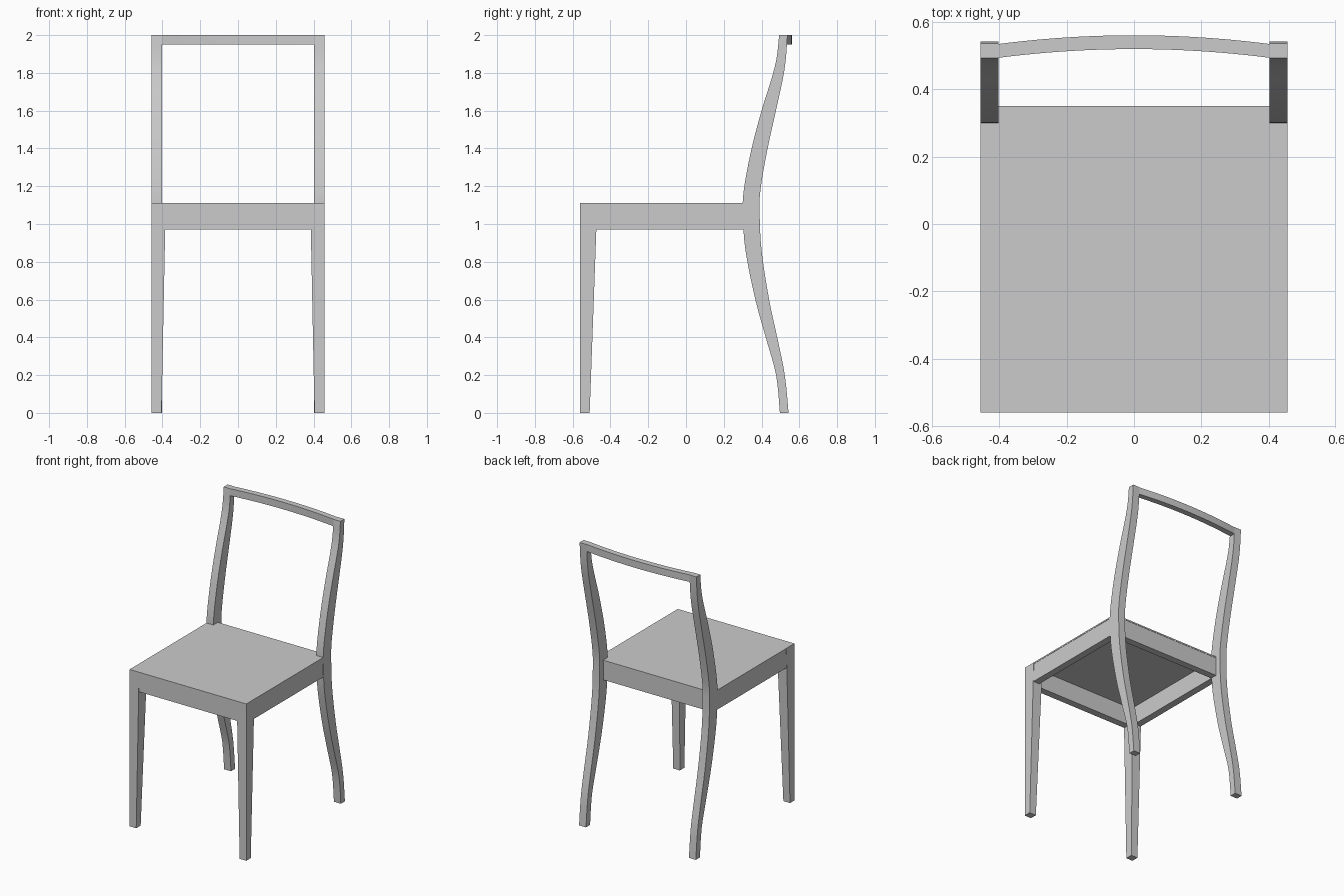
import bpy, bmesh, math

if "Cube" in bpy.data.objects:
    bpy.data.objects.remove(bpy.data.objects["Cube"])


def add_mesh(name, verts, faces, smooth=False):
    me = bpy.data.meshes.new(name)
    me.from_pydata(verts, [], faces)
    bm = bmesh.new()
    bm.from_mesh(me)
    bmesh.ops.recalc_face_normals(bm, faces=bm.faces)
    bm.to_mesh(me)
    bm.free()
    ob = bpy.data.objects.new(name, me)
    bpy.context.collection.objects.link(ob)
    if smooth:
        bpy.ops.object.select_all(action='DESELECT')
        ob.select_set(True)
        bpy.context.view_layer.objects.active = ob
        bpy.ops.object.shade_smooth_by_angle(angle=math.radians(30))
    return ob


def loft(name, rings, smooth=False):
    """Skin a list of four-point rings and cap both ends."""
    verts = [p for r in rings for p in r]
    faces = [(0, 1, 2, 3), tuple(len(verts) - 4 + k for k in range(4))]
    for i in range(len(rings) - 1):
        a = i * 4
        faces += [(a + k, a + (k + 1) % 4, a + 4 + (k + 1) % 4, a + 4 + k) for k in range(4)]
    return add_mesh(name, verts, faces, smooth)


def rect(x0, x1, y0, y1, z):
    return [(x0, y0, z), (x1, y0, z), (x1, y1, z), (x0, y1, z)]


def box(name, x0, x1, y0, y1, z0, z1):
    return loft(name, [rect(x0, x1, y0, y1, z0), rect(x0, x1, y0, y1, z1)])


def spline(pts, steps=4):
    """Catmull-Rom through (z, front y, rear y) stations."""
    p = [pts[0]] + pts + [pts[-1]]
    out = []
    for i in range(1, len(p) - 2):
        for s in range(steps):
            t = s / steps
            out.append([0.5 * (2 * b + (c - a) * t + (2 * a - 5 * b + 4 * c - d) * t * t
                               + (3 * b - a - 3 * c + d) * t ** 3)
                        for a, b, c, d in zip(*p[i - 1:i + 3])])
    return out + [list(pts[-1])]


W, IN = 0.457, 0.403          # outer and inner faces of the uprights
TOP, RAIL_Z, SEAT_Z = 1.11, 0.97, 1.10

# curved rear uprights: z, front edge y, rear edge y
profile = [(0, .497, .543), (.2, .477, .523), (.39, .425, .485), (.6, .367, .440),
           (.86, .315, .400), (1.05, .301, .390), (1.18, .306, .394), (1.39, .345, .430),
           (1.6, .400, .476), (1.77, .453, .513), (1.88, .480, .529), (2, .493, .537)]
stations = spline(profile)

for side, s in (("left", -1), ("right", 1)):
    loft("rear_upright_" + side,
         [rect(s * IN, s * W, f, r, z) for z, f, r in stations], True)
    # tapered front leg
    loft("front_leg_" + side, [rect(s * .405, s * W, -.56, -.51, 0),
                               rect(s * .383, s * W, -.56, -.47, SEAT_Z)])
    # seat side rail
    box("side_rail_" + side, s * .405, s * .455, -.48, .305, RAIL_Z, SEAT_Z)

# front and back seat rails
box("front_rail", -.39, .39, -.558, -.508, RAIL_Z, SEAT_Z)
box("back_rail", -IN, IN, .30, .349, RAIL_Z, SEAT_Z)

# seat panel, notched around the uprights
outline = [(-W, -.56), (W, -.56), (W, .302), (IN, .302), (IN, .351),
           (-IN, .351), (-IN, .302), (-W, .302)]
n = len(outline)
add_mesh("seat", [(x, y, z) for z in (SEAT_Z, TOP) for x, y in outline],
         [tuple(range(n)), tuple(range(n, 2 * n))]
         + [(i, (i + 1) % n, n + (i + 1) % n, n + i) for i in range(n)])

# bowed top rail
rings = []
for i in range(25):
    x = -IN + 2 * IN * i / 24
    y = .494 + .026 * (1 - (x / IN) ** 2)
    rings.append([(x, y, 1.95), (x, y + .041, 1.95), (x, y + .041, 2), (x, y, 2)])
loft("top_rail", rings, True)
